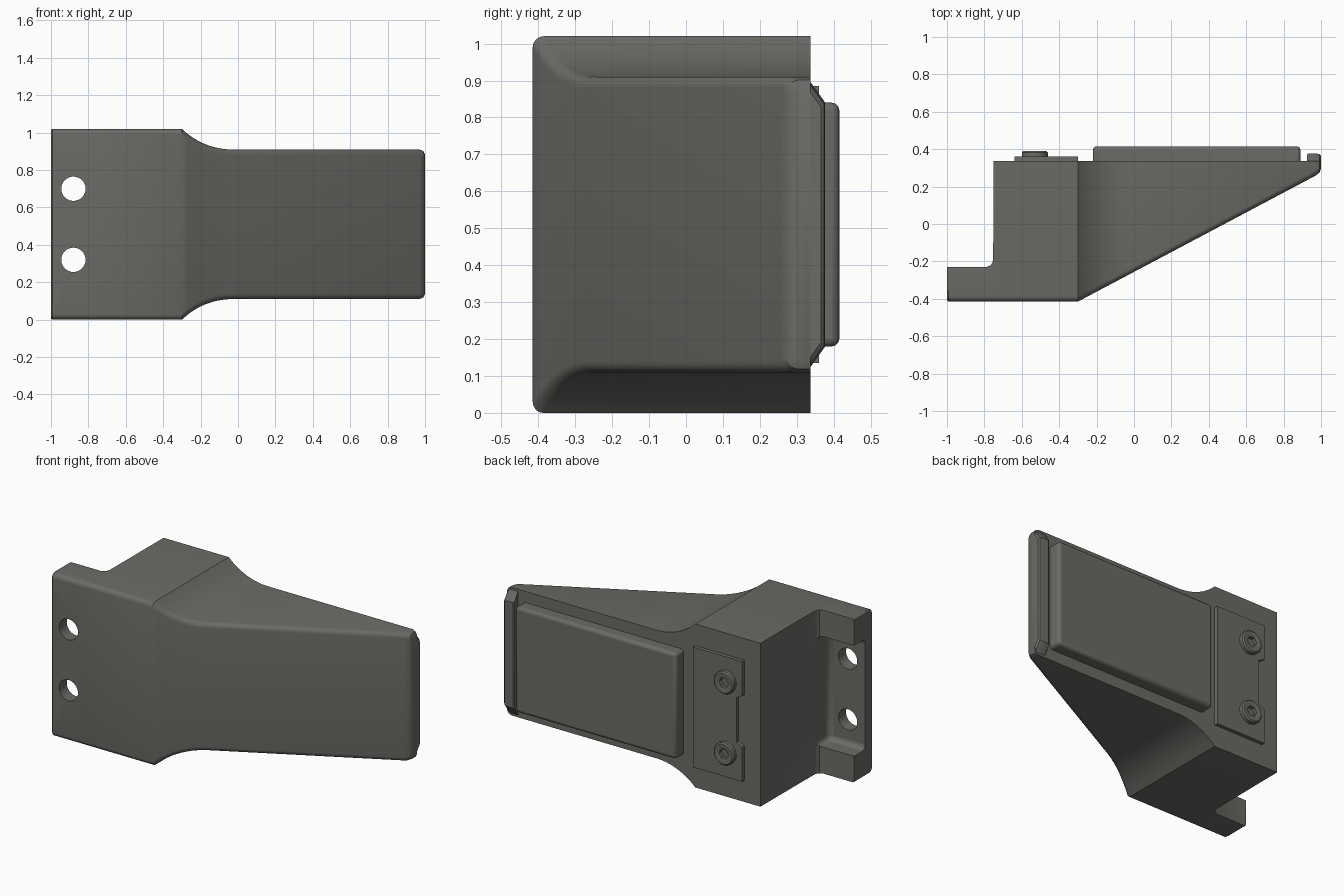
import bpy, bmesh, math
from mathutils import Vector

if "Cube" in bpy.data.objects:
    bpy.data.objects.remove(bpy.data.objects["Cube"])

CZ = 0.51      # mid height
BACK = 0.337   # rear face of the body

mat = bpy.data.materials.new("dark grey metal")
mat.use_nodes = True
GREY = (0.145, 0.145, 0.133, 1)
mat.diffuse_color = GREY
mat.node_tree.nodes["Principled BSDF"].inputs["Base Color"].default_value = GREY


def loft(name, rings, angle=35):
    """Skin a list of equal-length point rings and cap both ends."""
    bm = bmesh.new()
    vr = [[bm.verts.new(p) for p in ring] for ring in rings]
    n = len(vr[0])
    for a, b in zip(vr, vr[1:]):
        for i in range(n):
            j = (i + 1) % n
            bm.faces.new((a[i], a[j], b[j], b[i]))
    bm.faces.new(vr[0][::-1])
    bm.faces.new(vr[-1])
    bmesh.ops.recalc_face_normals(bm, faces=bm.faces)
    me = bpy.data.meshes.new(name)
    bm.to_mesh(me)
    bm.free()
    ob = bpy.data.objects.new(name, me)
    bpy.context.collection.objects.link(ob)
    me.materials.append(mat)
    smooth(ob, angle)
    return ob


def activate(ob):
    bpy.ops.object.select_all(action='DESELECT')
    ob.select_set(True)
    bpy.context.view_layer.objects.active = ob


def smooth(ob, angle=35):
    activate(ob)
    bpy.ops.object.shade_smooth_by_angle(angle=math.radians(angle))


def box(name, x0, x1, y0, y1, half):
    return loft(name, [[(x, y0, CZ - half), (x, y1, CZ - half),
                        (x, y1, CZ + half), (x, y0, CZ + half)] for x in (x0, x1)])


def bevel(ob, width, segments=3):
    m = ob.modifiers.new("bevel", 'BEVEL')
    m.width, m.segments = width, segments
    activate(ob)
    bpy.ops.object.modifier_apply(modifier=m.name)
    smooth(ob)


def cut(ob, cutter):
    m = ob.modifiers.new("cut", 'BOOLEAN')
    m.operation, m.object, m.solver = 'DIFFERENCE', cutter, 'EXACT'
    activate(ob)
    bpy.ops.object.modifier_apply(modifier=m.name)
    bpy.data.objects.remove(cutter)


def circle(x, y, z, r, n=32):
    return [(x + r * math.cos(math.tau * i / n), y, z + r * math.sin(math.tau * i / n))
            for i in range(n)]


def hexagon(x, y, z, r, n=24):
    """Hexagon outline sampled with n points."""
    pts = []
    for i in range(n):
        a = math.tau * i / n
        d = r * math.cos(math.pi / 6) / math.cos(a % (math.pi / 3) - math.pi / 6)
        pts.append((x + d * math.cos(a), y, z + d * math.sin(a)))
    return pts


# Body: sections along x, front edges rounded, rear edges sharp
def section(x, yf, yb, h, r=0.03):
    arc = [(yf + r - r * math.sin(t), h - r + r * math.cos(t))
           for t in (math.pi / 2 * k / 5 for k in range(6))]
    top = [(yb, h)] + arc
    return [(x, y, CZ + z) for y, z in top] + [(x, y, CZ - z) for y, z in reversed(top)]


def slope(x):
    return -0.415 + 0.53 * max(0, x + 0.3)


stations = [(-1, -0.408, -0.23, 0.505), (-0.992, -0.415, -0.23, 0.51),
            (-0.79, -0.415, -0.23, 0.51), (-0.768, -0.415, -0.222, 0.51),
            (-0.756, -0.415, -0.205, 0.51), (-0.753, -0.415, -0.18, 0.51),
            (-0.75, -0.415, BACK, 0.51)]
R, W = 0.386, 0.27   # waist fillet
for k in range(11):
    x = -0.3 + W * k / 10
    d = W * (1 - k / 10)
    stations.append((x, slope(x), BACK, 0.4 + R - math.sqrt(R * R - d * d)))
stations += [(0.97, slope(0.97), BACK, 0.4), (0.991, 0.274, BACK, 0.391),
             (1.0, 0.295, BACK, 0.372)]
body = loft("wedge_body", [section(*s) for s in stations], 30)

# Recess behind the mounting flange, then the two through holes
recess = box("recess_cutter", -1.1, -0.752, -0.34, -0.1, 0.345)
bevel(recess, 0.03)
cut(body, recess)
for s in (-1, 1):
    z = CZ + 0.19 * s
    cut(body, loft("hole_cutter", [circle(-0.88, -0.6, z, 0.065),
                                   circle(-0.88, 0.0, z, 0.065)]))
smooth(body, 30)

# Raised lip at the thin end
lip = [(0.925, 0.37, 0.40, 0.335), (0.932, 0.377, 0.40, 0.33), (0.97, 0.377, 0.40, 0.33),
       (0.991, 0.374, 0.391, 0.325), (1.0, 0.365, 0.372, 0.32)]
loft("end_lip", [[(x, BACK - 0.01, CZ - a), (x, y, CZ - b),
                  (x, y, CZ + b), (x, BACK - 0.01, CZ + a)] for x, y, a, b in lip])

# Rear pad with rounded edges
pad = box("rear_pad", -0.22, 0.89, BACK - 0.03, 0.415, 0.33)
bevel(pad, 0.02)

# Clamp plate with a notch in its outer edge
outline = [(-0.3, -0.375), (-0.3, 0.375), (-0.64, 0.375), (-0.64, 0.16),
           (-0.60, 0.14), (-0.60, -0.14), (-0.64, -0.16), (-0.64, -0.375)]
loft("clamp_plate", [[(x, y, CZ + z) for x, z in outline] for y in (BACK - 0.01, 0.36)])

# Bolts with hexagonal sockets
for s, side in ((-1, "lower"), (1, "upper")):
    x, z = -0.53, CZ + 0.222 * s
    loft(side + "_bolt", [circle(x, 0.35, z, 0.07, 24), circle(x, 0.382, z, 0.07, 24),
                          circle(x, 0.39, z, 0.062, 24), circle(x, 0.39, z, 0.043, 24),
                          hexagon(x, 0.386, z, 0.033), hexagon(x, 0.362, z, 0.033)])
